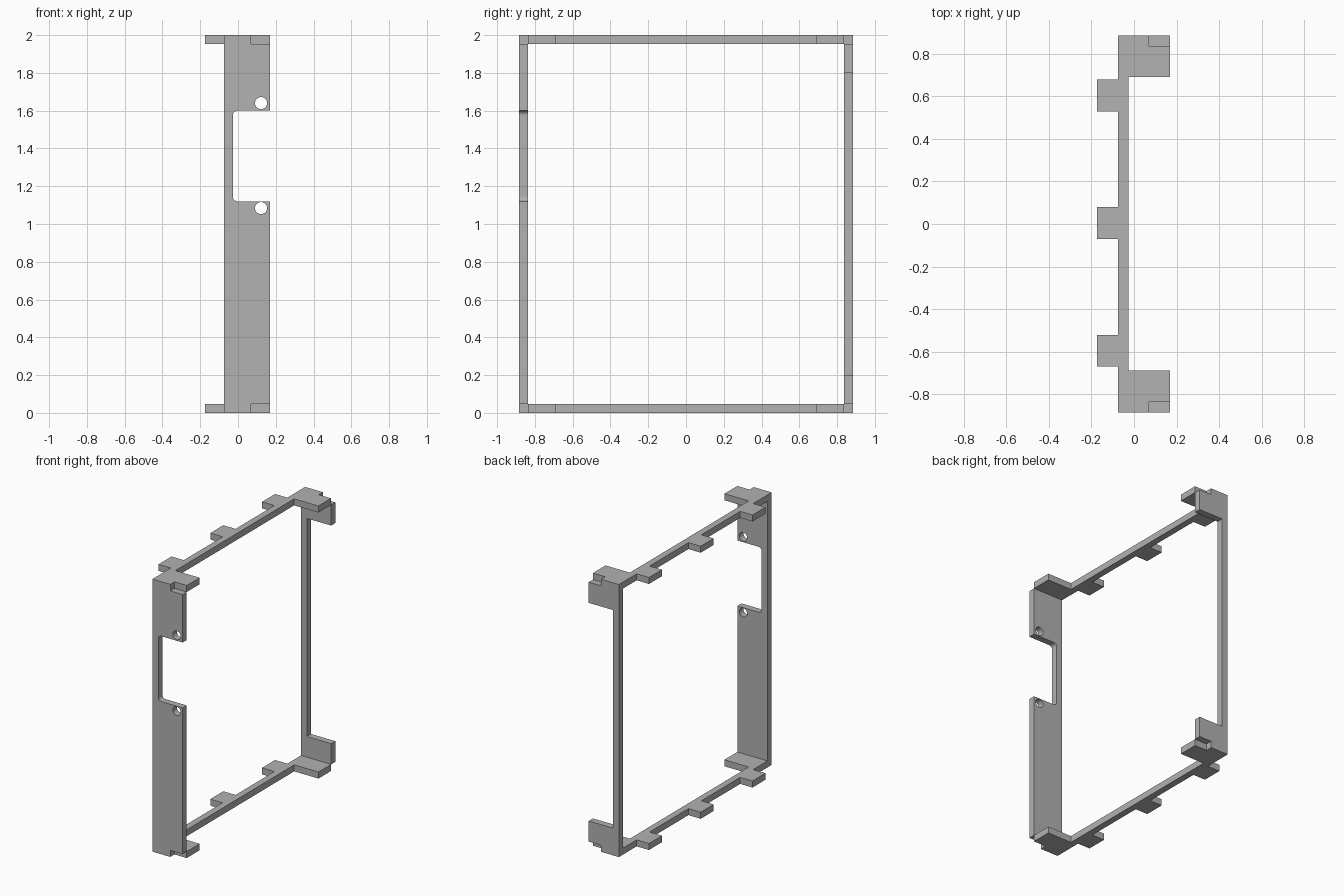
import bpy, bmesh, math
from mathutils import Vector

if "Cube" in bpy.data.objects:
    bpy.data.objects.remove(bpy.data.objects["Cube"], do_unlink=True)

grey = bpy.data.materials.new("plain grey")
grey.use_nodes = True
grey.diffuse_color = (0.445, 0.445, 0.445, 1)
grey.node_tree.nodes["Principled BSDF"].inputs["Base Color"].default_value = grey.diffuse_color

T = 0.048                       # sheet thickness
Y, H = 0.885, 2.0               # half depth, height
BACK, STRIP, EDGE = -0.075, -0.027, 0.17
NOTCH, TAB = 0.07, -0.175


def plate(name, outline, place, offset):
    """Extrude a 2D outline along offset; place maps (u, v) to 3D."""
    bm = bmesh.new()
    face = bm.faces.new([bm.verts.new(place(u, v)) for u, v in outline])
    moved = bmesh.ops.extrude_face_region(bm, geom=[face])["geom"]
    bmesh.ops.translate(bm, vec=Vector(offset),
                        verts=[g for g in moved if isinstance(g, bmesh.types.BMVert)])
    bmesh.ops.recalc_face_normals(bm, faces=bm.faces)
    mesh = bpy.data.meshes.new(name)
    bm.to_mesh(mesh)
    bm.free()
    mesh.materials.append(grey)
    ob = bpy.data.objects.new(name, mesh)
    bpy.context.collection.objects.link(ob)
    return ob


def arc(cx, cy, r, start, end, steps):
    angles = [math.radians(start + (end - start) * i / steps) for i in range(steps + 1)]
    return [(cx + r * math.cos(a), cy + r * math.sin(a)) for a in angles]


def upright(window, low, high):
    """Upright panel outline in x, z: notched corners and a side opening."""
    return ([(BACK, T), (NOTCH, T), (EDGE, T), (EDGE, low)] + window
            + [(EDGE, high), (EDGE, H - T), (NOTCH, H - T), (BACK, H - T)])


# Front panel with rounded opening
R, LOW, HIGH = 0.025, 1.12, 1.6
window = (arc(STRIP + R, LOW + R, R, 270, 180, 6)
          + arc(STRIP + R, HIGH - R, R, 180, 90, 6))
front = plate("front_panel", upright(window, LOW, HIGH),
              lambda x, z: (x, -Y, z), (0, T, 0))

# Round screw holes beside the opening
for z in (LOW - 0.036, HIGH + 0.04):
    cutter = plate("hole_cutter", arc(0.122, z, 0.032, 0, 350, 35),
                   lambda x, v: (x, -Y - T, v), (0, 3 * T, 0))
    cutter.hide_render = True
    cutter.hide_set(True)
    cut = front.modifiers.new("hole", "BOOLEAN")
    cut.operation = "DIFFERENCE"
    cut.solver = "EXACT"
    cut.object = cutter

# Rear panel, narrow between its two corner flanges
plate("rear_panel", upright([(STRIP, 0.2), (STRIP, 1.8)], 0.2, 1.8),
      lambda x, z: (x, Y - T, z), (0, T, 0))

# Top and bottom rails with corner flanges and outer tabs
rail = [(BACK, -Y), (NOTCH, -Y), (NOTCH, T - Y), (EDGE, T - Y), (EDGE, -0.688),
        (STRIP, -0.688), (STRIP, 0.69), (EDGE, 0.69), (EDGE, Y - T),
        (NOTCH, Y - T), (NOTCH, Y), (BACK, Y)]
for middle in (0.604, 0.004, -0.596):
    a, b = middle + 0.075, middle - 0.075
    rail += [(BACK, a), (TAB, a), (TAB, b), (BACK, b)]
for name, base in (("bottom_rail", 0), ("top_rail", H - T)):
    plate(name, rail, lambda x, y, z=base: (x, y, z), (0, 0, T))
